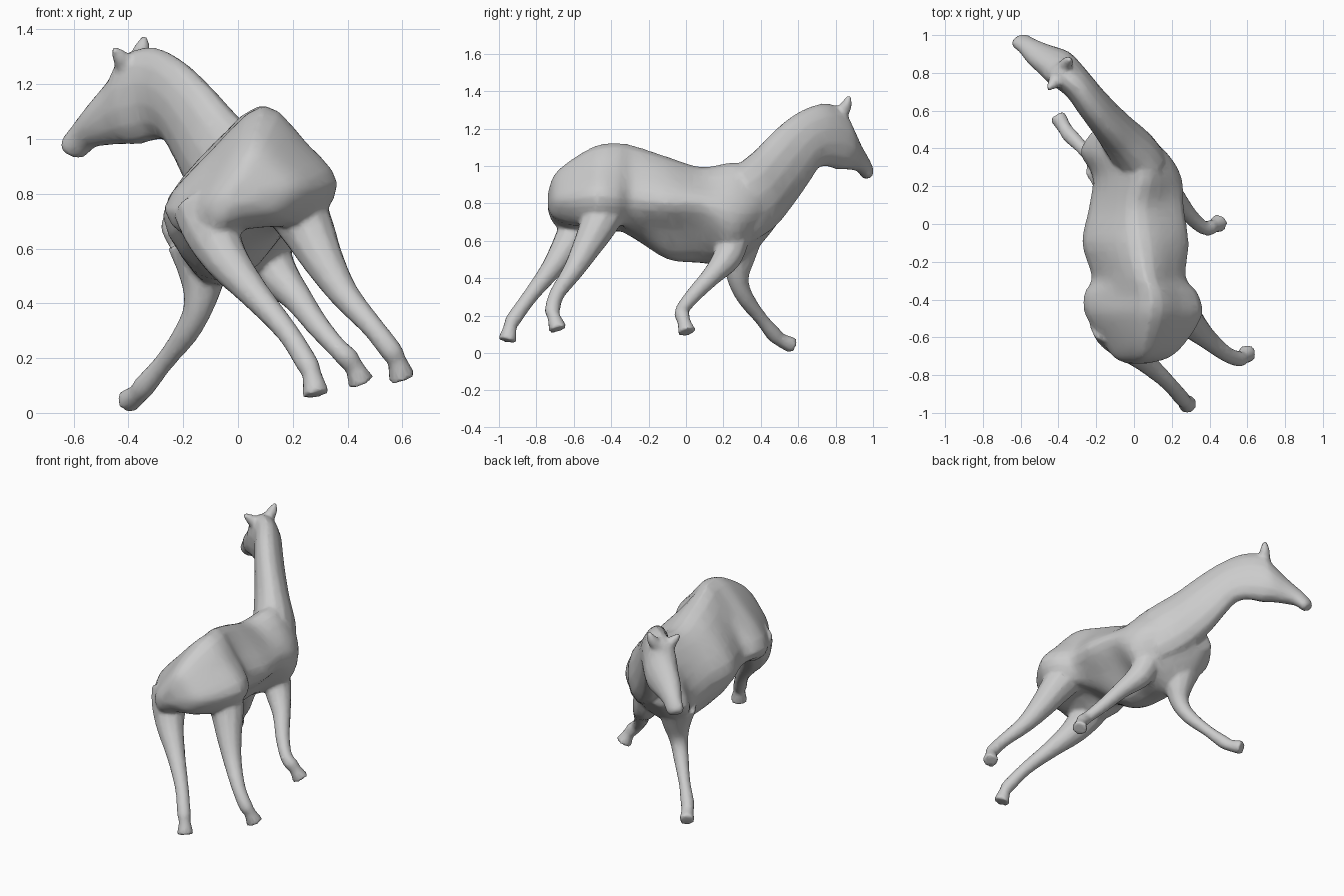
import bpy, bmesh, math
from mathutils import Vector

bm = bmesh.new()


def spline(pts, steps, closed=False):
    """Catmull-Rom through a list of Vectors."""
    n, out = len(pts), []
    for i in range(n if closed else n - 1):
        p = [pts[(i + k) % n] if closed else pts[min(max(i + k, 0), n - 1)] for k in (-1, 0, 1, 2)]
        for s in range(steps):
            t = s / steps
            out.append(0.5 * (2 * p[1] + (p[2] - p[0]) * t + (2 * p[0] - 5 * p[1] + 4 * p[2] - p[3]) * t * t
                              + (3 * p[1] - p[0] - 3 * p[2] + p[3]) * t ** 3))
    return out if closed else out + [pts[-1].copy()]


def loft(rings, steps=4):
    """Skin rings of equal length, smoothed along the length, capped at both ends."""
    n = len(rings[0])
    lanes = [spline([r[k] for r in rings], steps) for k in range(n)]
    grid = [[bm.verts.new(lanes[k][j]) for k in range(n)] for j in range(len(lanes[0]))]
    faces = [bm.faces.new((a[k], a[(k + 1) % n], b[(k + 1) % n], b[k]))
             for a, b in zip(grid, grid[1:]) for k in range(n)]
    faces += [bm.faces.new(grid[0]), bm.faces.new(grid[-1])]
    bmesh.ops.recalc_face_normals(bm, faces=faces)


def oval(c, u, v, n=14):
    return [c + u * math.cos(2 * math.pi * k / n) + v * math.sin(2 * math.pi * k / n) for k in range(n)]


def tube(path, steps=3):
    """Limb from (x, y, z, radius) points."""
    pts = [Vector(p[:3]) for p in path]
    rings = []
    for i, p in enumerate(pts):
        t = (pts[min(i + 1, len(pts) - 1)] - pts[max(i - 1, 0)]).normalized()
        u = t.cross(Vector((0.8, 0.5, 0.2))).normalized()
        rings.append(oval(p, u * path[i][3], t.cross(u) * path[i][3], 10))
    loft(rings, steps)


# Torso: y, then (x, z) section points clockwise from the spine
torso = [
    (-.62, .06, 1.03, .20, .93, .28, .82, .19, .70, .02, .67, -.12, .63, -.17, .74, -.09, .88),
    (-.48, .09, 1.11, .25, .98, .36, .84, .27, .69, .07, .69, -.12, .61, -.26, .74, -.10, .95),
    (-.37, .09, 1.123, .24, .98, .34, .83, .25, .70, .06, .69, -.12, .65, -.265, .75, -.10, .95),
    (-.28, .06, 1.11, .20, .97, .275, .82, .19, .69, .03, .63, -.13, .62, -.225, .73, -.11, .94),
    (-.10, .03, 1.05, .20, .94, .29, .80, .17, .66, .03, .515, -.15, .53, -.275, .72, -.15, .92),
    (.08, .01, .995, .17, .91, .265, .80, .17, .65, .02, .505, -.15, .50, -.24, .70, -.14, .88),
    (.25, .04, 1.02, .18, .90, .25, .75, .20, .60, .05, .50, -.12, .48, -.22, .64, -.14, .86),
    (.38, 0, 1.0, .13, .88, .17, .75, .08, .63, -.05, .57, -.18, .57, -.285, .68, -.17, .85),
]
rings = [spline([Vector((r[k], r[0], r[k + 1])) for k in range(1, 17, 2)], 3, True) for r in torso]


def shrunk(ring, f, y, dx, dz):
    c = sum(ring, Vector()) / len(ring)
    return [Vector((c.x + (p.x - c.x) * f + dx, y, c.z + (p.z - c.z) * f + dz)) for p in ring]


rings[:0] = [shrunk(rings[0], .25, -.738, -.03, .0), shrunk(rings[0], .66, -.705, -.01, .0)]
rings.append(shrunk(rings[-1], .55, .49, -.05, .05))
loft(rings)

# Neck and head: crest point, throat point, half width
neck = [
    ((.10, .25, .98), (.06, .33, .58), .12),
    ((.055, .30, 1.02), (-.05, .45, .66), .13),
    ((-.025, .39, 1.095), (-.145, .56, .79), .11),
    ((-.12, .49, 1.20), (-.20, .64, .90), .095),
    ((-.21, .60, 1.285), (-.25, .70, .985), .088),
    ((-.30, .72, 1.333), (-.30, .76, .995), .085),
    ((-.40, .815, 1.315), (-.36, .81, .98), .098),
    ((-.435, .85, 1.24), (-.42, .86, .98), .095),
    ((-.52, .90, 1.14), (-.49, .90, .975), .074),
    ((-.59, .955, 1.055), (-.535, .93, .965), .054),
    ((-.63, .98, 1.0), (-.575, .96, .93), .048),
    ((-.632, .985, .97), (-.60, .97, .935), .03),
]
side = Vector((.74, .67, 0))
loft([oval((Vector(t) + Vector(b)) / 2, (Vector(t) - Vector(b)) / 2, side * w) for t, b, w in neck])

# Ears
tube([(-.37, .83, 1.28, .04), (-.35, .86, 1.33, .03), (-.34, .873, 1.375, .012)])
tube([(-.41, .77, 1.26, .04), (-.43, .74, 1.30, .03), (-.455, .715, 1.33, .012)])

# Legs, from shoulder or haunch down to the hoof sole
hind_left = [(-.12, -.52, .75, .12), (-.095, -.58, .66, .105), (-.04, -.645, .555, .082), (.06, -.73, .435, .057),
             (.18, -.84, .295, .042), (.255, -.925, .175, .042), (.27, -.94, .14, .036), (.285, -.955, .065, .052)]
hind_right = [(.20, -.43, .77, .12), (.26, -.48, .66, .098), (.315, -.54, .55, .076), (.39, -.61, .43, .055),
              (.49, -.69, .315, .042), (.56, -.715, .225, .042), (.58, -.705, .19, .036), (.60, -.685, .125, .052)]
fore_right = [(.09, .26, .64, .09), (.14, .22, .51, .08), (.22, .14, .415, .055), (.29, .05, .32, .044),
              (.36, -.015, .24, .038), (.40, -.02, .20, .042), (.425, -.01, .165, .036), (.45, .005, .11, .052)]
fore_left = [(-.14, .29, .61, .12), (-.13, .28, .49, .085), (-.145, .28, .385, .056), (-.19, .32, .29, .046),
             (-.27, .40, .185, .036), (-.34, .47, .10, .042), (-.365, .505, .07, .038), (-.405, .57, .04, .046)]
for leg in (hind_left, hind_right, fore_right, fore_left):
    tube(leg)

# Fuse all parts into one skin
mesh = bpy.data.meshes.new("horse")
bm.to_mesh(mesh)
bm.free()
horse = bpy.data.objects.new("horse", mesh)
bpy.context.collection.objects.link(horse)
fuse = horse.modifiers.new("fuse", 'REMESH')
fuse.mode = 'VOXEL'
fuse.voxel_size = 0.012
fuse.use_smooth_shade = True
soft = horse.modifiers.new("soften", 'SMOOTH')
soft.factor, soft.iterations = 0.5, 4
thin = horse.modifiers.new("reduce", 'DECIMATE')
thin.ratio = 0.2
